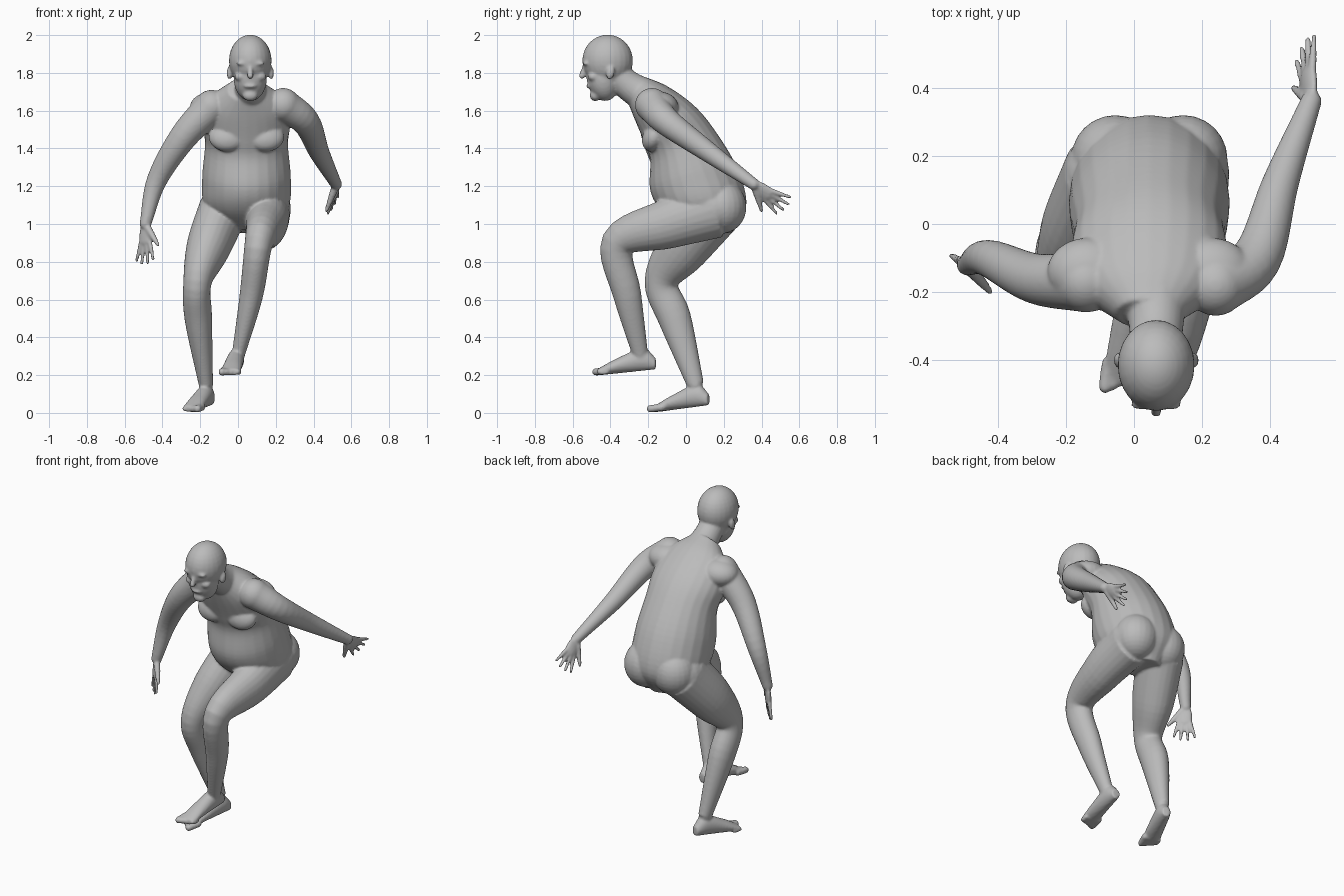
import bpy
import bmesh
from math import cos, sin, pi
from mathutils import Vector, Matrix

default_cube = bpy.data.objects.get("Cube")
if default_cube:
    bpy.data.objects.remove(default_cube)

skin = bpy.data.materials.new("grey_skin")
skin.use_nodes = True
grey = (.5, .5, .5, 1)
skin.diffuse_color = grey
skin.node_tree.nodes["Principled BSDF"].inputs["Base Color"].default_value = grey

UP = Vector((0, 0, 1))
RIGHTWARD = Vector((1, 0, 0))
bm = bmesh.new()


def smooth_rows(rows, steps=6):
    """Resample rows of numbers along a Catmull-Rom curve."""
    knots = [Vector(row) for row in rows]
    knots = [2 * knots[0] - knots[1]] + knots + [2 * knots[-1] - knots[-2]]
    samples = []
    for before, start, end, after in zip(knots, knots[1:], knots[2:], knots[3:]):
        leave, arrive = (end - before) / 2, (after - start) / 2
        for step in range(steps):
            t = step / steps
            ease = t * t * (3 - 2 * t)
            samples.append(start.lerp(end, ease) + leave * t * (1 - t) ** 2
                           - arrive * t * t * (1 - t))
    return samples + [knots[-2]]


def loft(sections, sides=24):
    """Skin a closed tube over (centre, half axis, half axis) sections."""
    rings = []
    for centre, across, through in sections:
        angles = [2 * pi * k / sides for k in range(sides)]
        rings.append([bm.verts.new(centre + across * cos(a) + through * sin(a)) for a in angles])
    faces = [bm.faces.new(rings[0]), bm.faces.new(rings[-1])]
    for lower, upper in zip(rings, rings[1:]):
        for k in range(sides):
            faces.append(bm.faces.new((lower[k - 1], lower[k], upper[k], upper[k - 1])))
    bmesh.ops.recalc_face_normals(bm, faces=faces)


def blob(centre, radii, tilt=0):
    """Ellipsoid, tilted about the x axis."""
    place = (Matrix.Translation(centre) @ Matrix.Rotation(tilt, 4, 'X')
             @ Matrix.Diagonal((*radii, 1)))
    bmesh.ops.create_uvsphere(bm, u_segments=24, v_segments=16, radius=1, matrix=place)


def limb(joints, radii, depth=1, side=RIGHTWARD):
    """Round-ended tube through the joints; depth flattens or deepens it."""
    samples = smooth_rows([(*joint, radius) for joint, radius in zip(joints, radii)])
    centres = [sample.xyz for sample in samples]
    sections = []
    for i, sample in enumerate(samples):
        ahead, behind = centres[min(i + 1, len(centres) - 1)], centres[max(i - 1, 0)]
        tangent = (ahead - behind).normalized()
        across = (side - tangent * side.dot(tangent)).normalized()
        sections.append((centres[i], across * sample.w, tangent.cross(across) * sample.w * depth))
    loft(sections)
    for joint, radius in ((joints[0], radii[0]), (joints[-1], radii[-1])):
        blob(joint, [radius * min(depth, 1)] * 3)


def trunk(middle, rows):
    """Loft through (back y, back z, front y, front z, half width)."""
    sections = []
    for back_y, back_z, front_y, front_z, width in smooth_rows(rows):
        back, front = Vector((middle, back_y, back_z)), Vector((middle, front_y, front_z))
        sections.append(((back + front) / 2, RIGHTWARD * width, (front - back) / 2))
    loft(sections)


def hand(wrist, along, thumb_side):
    """Flat palm with four fanned fingers and a thumb."""
    wrist, along = Vector(wrist), Vector(along).normalized()
    side = Vector(thumb_side)
    side = (side - along * side.dot(along)).normalized()
    limb([wrist, wrist + along * .05, wrist + along * .1], (.03, .042, .044), .4, side)
    for finger in range(4):
        spread = 1 - finger / 1.5
        root = wrist + along * .1 + side * spread * .034
        direction = along + side * (spread * .3 - .05)
        length = .11 - .02 * spread ** 2
        limb([root, root + direction * length], (.013, .009))
    thumb = [wrist + along * reach + side * (reach * .8) for reach in (.03, .08, .12)]
    limb(thumb, (.02, .015, .01))


def foot(heel, toe, inner):
    """Wedge from heel to ball, then five toes from big to small."""
    heel, along = Vector(heel), Vector(toe) - Vector(heel)
    side = along.cross(UP).normalized()
    profile = [(0, .025, .06), (.2, .042, .12), (.6, .05, .08), (.9, .053, .035)]
    loft([(heel + along * reach + UP * height / 2, side * width, UP * height / 2)
          for reach, width, height in smooth_rows(profile)])
    for digit in range(5):
        radius = .02 - .002 * digit
        offset = side * inner * (.042 - digit * .021) + UP * radius
        tip = .95 - .03 * digit
        limb([heel + along * reach + offset for reach in (.75, tip)], (radius, radius))


# Torso, from crotch to the base of the neck
BODY_X = .045
trunk(BODY_X, [(.24, .95, 0, .97, .1), (.32, 1.1, -.13, 1.07, .22), (.27, 1.3, -.19, 1.18, .235),
               (.15, 1.5, -.19, 1.34, .22), (.04, 1.63, -.22, 1.43, .23),
               (-.1, 1.73, -.27, 1.55, .2), (-.22, 1.78, -.31, 1.65, .1)])

# Neck, skull and face
HEAD_X = .065
limb([(HEAD_X, -.2, 1.67), (HEAD_X, -.3, 1.73), (HEAD_X, -.38, 1.8)], (.095, .08, .075))
blob((HEAD_X, -.415, 1.865), (.113, .134, .137))
blob((HEAD_X, -.44, 1.77), (.088, .085, .12), .2)
blob((HEAD_X, -.48, 1.68), (.04, .03, .03))
limb([(HEAD_X, -.54, 1.83), (HEAD_X, -.55, 1.785)], (.01, .017))
blob((HEAD_X, -.51, 1.73), (.035, .018, .012))

# Paired masses: chest, buttocks, shoulders, ears, brows and cheeks
for mirror in (-1, 1):
    blob((BODY_X + mirror * .1, -.17, 1.46), (.1, .06, .08), -.4)
    blob((BODY_X + mirror * .1, .19, 1.09), (.13, .13, .14))
    blob((BODY_X + mirror * .18, -.14, 1.62), (.12, .1, .08))
    blob((HEAD_X + mirror * .11, -.4, 1.8), (.015, .022, .036), -.2)
    blob((HEAD_X + mirror * .04, -.53, 1.85), (.036, .016, .011))
    blob((HEAD_X + mirror * .05, -.49, 1.78), (.035, .03, .025))

# Arms and hands
arm_radii = (.09, .074, .054, .031)
right_wrist, left_wrist = (-.49, -.12, 1), (.52, .36, 1.21)
limb([(-.14, -.17, 1.62), (-.29, -.16, 1.46), (-.43, -.1, 1.23), right_wrist], arm_radii)
hand(right_wrist, (0, -.1, -1), (1, -1, 0))
limb([(.24, -.18, 1.63), (.36, -.1, 1.54), (.43, .12, 1.38), left_wrist], arm_radii)
hand(left_wrist, (-.1, .8, -.6), (-.4, -.5, -.7))

# Raised left leg and standing right leg
limb([(.15, .15, 1.08), (.15, -.1, 1), (.11, -.36, .9), (.07, -.31, .62), (0, -.24, .3)],
     (.13, .11, .075, .062, .034), 1.2)
foot((0, -.16, .23), (-.045, -.5, .195), 1)
limb([(-.08, .14, 1.07), (-.16, -.02, .87), (-.215, -.13, .69), (-.21, -.06, .5), (-.17, .05, .15)],
     (.13, .115, .075, .073, .038), 1.2)
foot((-.145, .12, .04), (-.26, -.19, 0), -1)

# Fuse all parts into one smooth skin
mesh = bpy.data.meshes.new("body")
bm.to_mesh(mesh)
bm.free()
mesh.materials.append(skin)
body = bpy.data.objects.new("body", mesh)
bpy.context.collection.objects.link(body)
fuse = body.modifiers.new("fuse", 'REMESH')
fuse.mode = 'VOXEL'
fuse.voxel_size = .0075
fuse.use_smooth_shade = True
relax = body.modifiers.new("relax", 'SMOOTH')
relax.iterations = 5
